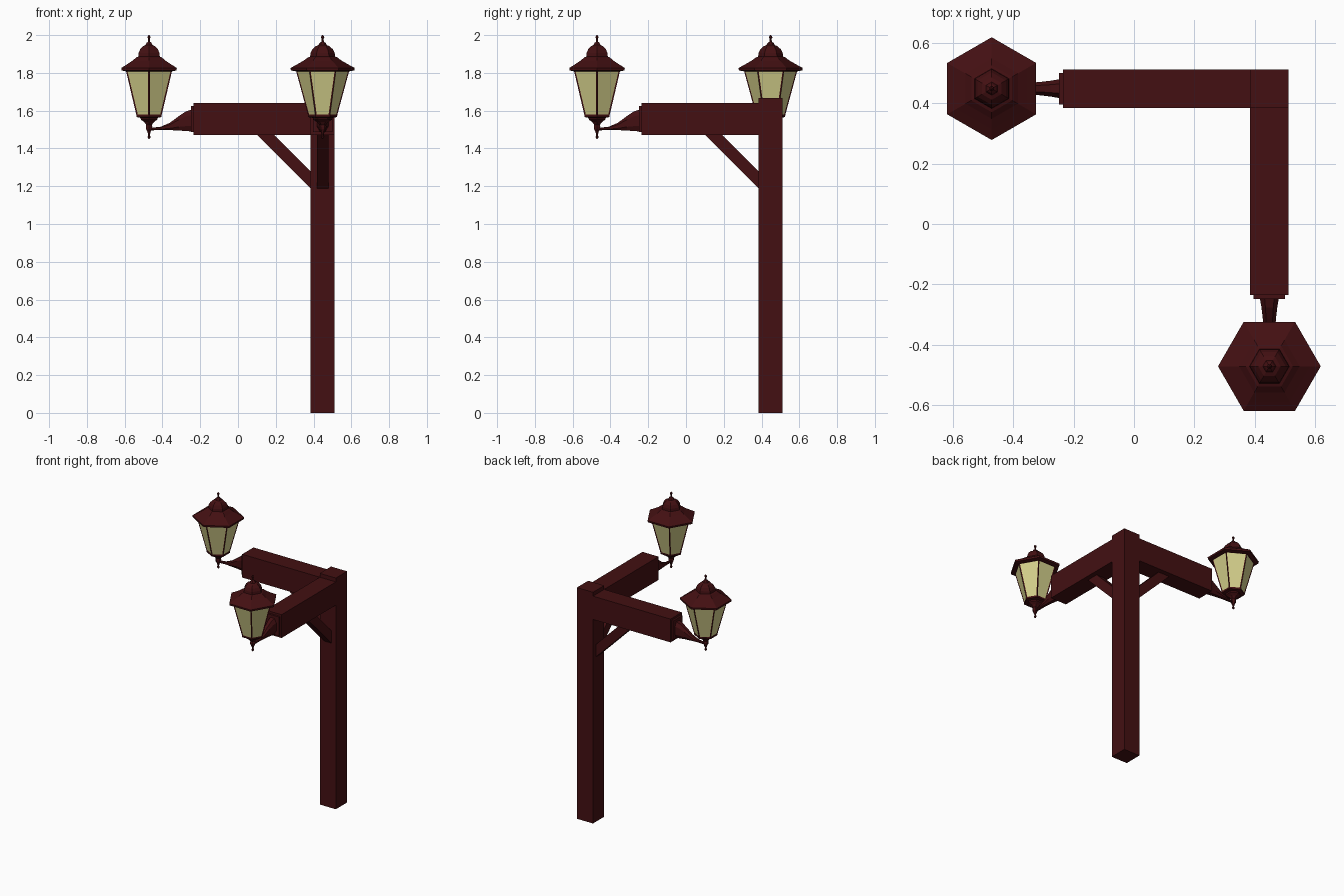
import bpy, bmesh, math
from mathutils import Matrix, Vector

if "Cube" in bpy.data.objects:
    bpy.data.objects.remove(bpy.data.objects["Cube"])


def material(name, col):
    m = bpy.data.materials.new(name)
    m.diffuse_color = (*col, 1)
    m.use_nodes = True
    m.node_tree.nodes["Principled BSDF"].inputs["Base Color"].default_value = m.diffuse_color
    return m


WOOD = material("dark red paint", (0.056, 0.005, 0.006))
GLASS = material("pale yellow glass", (0.66, 0.63, 0.26))
C = 0.448      # post centre in x and y
HALF = 0.064   # half thickness of the timbers
LAMP_X = -0.919  # lamp axis relative to the post


def finish(bm, name, xf, mats=(WOOD,)):
    bmesh.ops.recalc_face_normals(bm, faces=bm.faces)
    bm.transform(xf)
    me = bpy.data.meshes.new(name)
    bm.to_mesh(me)
    bm.free()
    for m in mats:
        me.materials.append(m)
    ob = bpy.data.objects.new(name, me)
    bpy.context.collection.objects.link(ob)
    return ob


def loft(bm, rings):
    """Skin a list of equal-length point rings and cap both ends."""
    vs = [[bm.verts.new(p) for p in r] for r in rings]
    n = len(vs[0])
    for a, b in zip(vs, vs[1:]):
        for i in range(n):
            j = (i + 1) % n
            bm.faces.new((a[i], a[j], b[j], b[i]))
    bm.faces.new(vs[0])
    bm.faces.new(vs[-1])


def box(name, lo, hi, xf):
    bm = bmesh.new()
    loft(bm, [[(lo[0], lo[1], z), (hi[0], lo[1], z), (hi[0], hi[1], z), (lo[0], hi[1], z)]
              for z in (lo[2], hi[2])])
    return finish(bm, name, xf)


def hex_rings(profile):
    """Six-sided turned shape, corners on the local y axis."""
    return [[(LAMP_X + r * math.cos(math.radians(90 + 60 * k)),
              r * math.sin(math.radians(90 + 60 * k)), z) for k in range(6)]
            for r, z in profile]


def turned(name, profile, xf):
    bm = bmesh.new()
    loft(bm, hex_rings(profile))
    return finish(bm, name, xf)


def arm_with_lamp(tag, xf):
    # horizontal beam and end collar
    box("beam_" + tag, (-0.683, -HALF, 1.472), (-HALF, HALF, 1.64), xf)
    box("beam_collar_" + tag, (-0.696, -0.052, 1.487), (-0.683, 0.052, 1.625), xf)

    # diagonal brace
    bm = bmesh.new()
    loft(bm, [[(-0.35, y, 1.475), (-0.26, y, 1.475), (-0.06, y, 1.275), (-0.06, y, 1.185)]
              for y in (-0.03, 0.03)])
    finish(bm, "brace_" + tag, xf)

    # flared bracket: x, bottom z, top z, half width
    bm = bmesh.new()
    sections = [(-0.919, 1.495, 1.509, 0.008), (-0.86, 1.498, 1.514, 0.013),
                (-0.81, 1.497, 1.535, 0.018), (-0.76, 1.495, 1.572, 0.022),
                (-0.725, 1.492, 1.595, 0.026), (-0.69, 1.49, 1.607, 0.032)]
    rings = []
    for x, lo, hi, w in sections:
        mid, h = (lo + hi) / 2, (hi - lo) / 2
        rings.append([(x, w * s, mid + h * t) for s, t in
                      ((1, .5), (.5, 1), (-.5, 1), (-1, .5), (-1, -.5), (-.5, -1), (.5, -1), (1, -.5))])
    loft(bm, rings)
    finish(bm, "bracket_" + tag, xf)

    # glazed lantern body: inset faces on the sides become the panes
    bm = bmesh.new()
    loft(bm, hex_rings([(0.076, 1.572), (0.141, 1.812)]))
    bmesh.ops.recalc_face_normals(bm, faces=bm.faces)
    panes = [f for f in bm.faces if abs(f.normal.z) < 0.8]
    bmesh.ops.inset_individual(bm, faces=panes, thickness=0.010, depth=-0.003)
    for f in panes:
        f.material_index = 1
    finish(bm, "lantern_body_" + tag, xf, (WOOD, GLASS))

    # roof, dome and top finial
    turned("lantern_roof_" + tag,
           [(0.14, 1.808), (0.168, 1.813), (0.17, 1.826), (0.135, 1.845), (0.1, 1.865),
            (0.078, 1.882), (0.066, 1.886), (0.064, 1.905), (0.054, 1.925), (0.037, 1.941),
            (0.022, 1.947), (0.016, 1.958), (0.007, 1.965), (0.005, 1.98), (0.009, 1.986),
            (0.008, 1.993), (0.002, 2.0)], xf)

    # base cup and lower finial
    turned("lantern_base_" + tag,
           [(0.078, 1.575), (0.076, 1.566), (0.052, 1.562), (0.05, 1.552), (0.03, 1.54),
            (0.017, 1.525), (0.02, 1.515), (0.018, 1.503), (0.011, 1.49), (0.006, 1.475),
            (0.006, 1.468), (0.009, 1.462), (0.007, 1.455), (0.002, 1.45)], xf)


# upright post
at_post = Matrix.Translation(Vector((C, C, 0)))
box("post", (-HALF, -HALF, 0), (HALF, HALF, 1.668), at_post)

# two identical arms at right angles
arm_with_lamp("left", at_post)
arm_with_lamp("front", at_post @ Matrix.Rotation(math.radians(90), 4, 'Z'))
